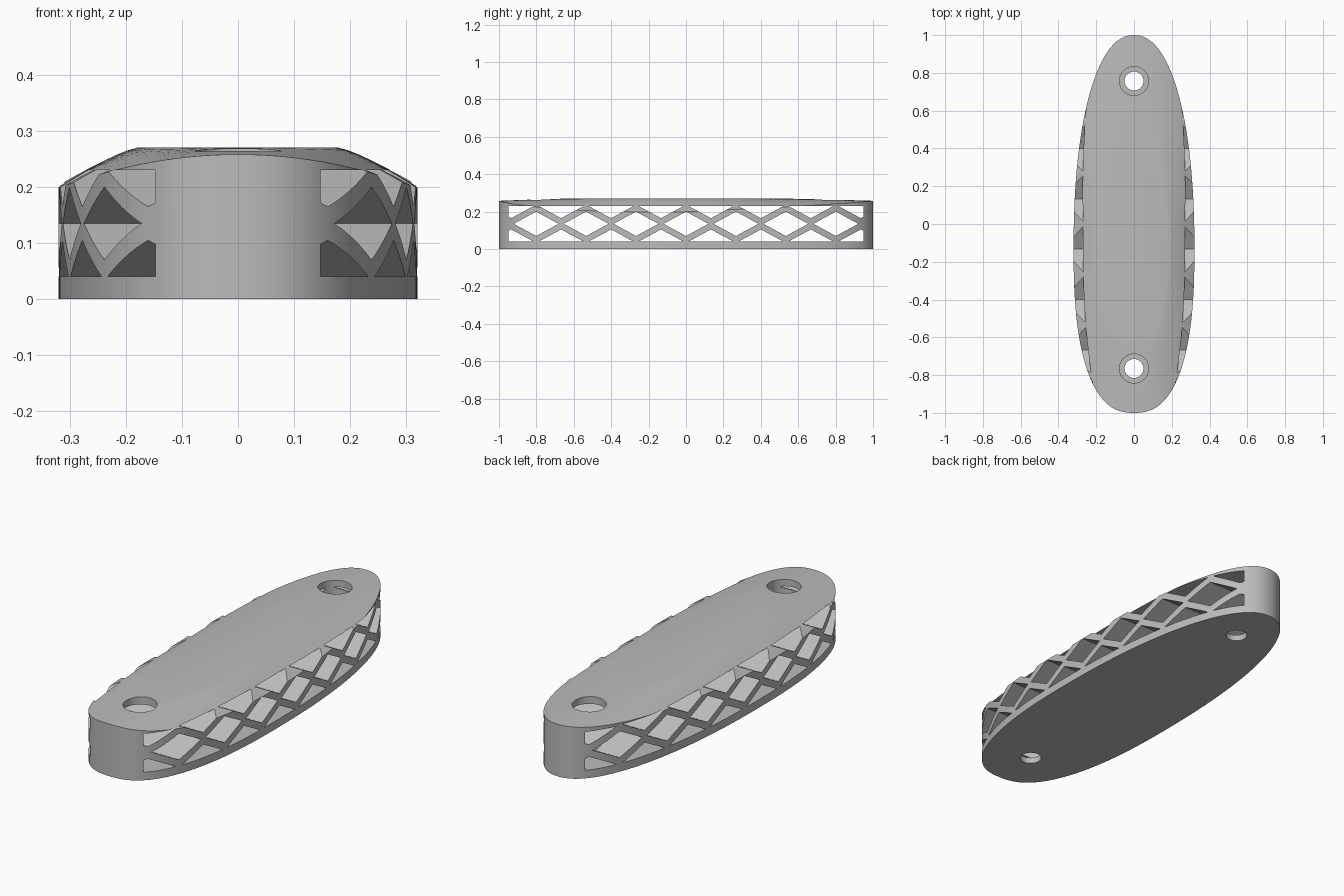
import bpy, bmesh, math

cube = bpy.data.objects.get("Cube")
if cube:
    bpy.data.objects.remove(cube, do_unlink=True)

gray = bpy.data.materials.new("plain gray")
gray.use_nodes = True
gray.diffuse_color = (0.5, 0.5, 0.5, 1)
gray.node_tree.nodes["Principled BSDF"].inputs["Base Color"].default_value = gray.diffuse_color

HALF_WIDTH, TOP, WIDEST_Y = 0.32, 0.27, -0.13
SEGMENTS, RINGS, FLAT = 128, 8, 0.56


def to_object(name, bm):
    bmesh.ops.recalc_face_normals(bm, faces=bm.faces)
    mesh = bpy.data.meshes.new(name)
    bm.to_mesh(mesh)
    bm.free()
    mesh.materials.append(gray)
    obj = bpy.data.objects.new(name, mesh)
    bpy.context.collection.objects.link(obj)
    return obj


def bridge(bm, a, b):
    for i in range(len(a)):
        j = (i + 1) % len(a)
        bm.faces.new((a[i], a[j], b[j], b[i]))


def loft(bm, rings):
    """Closed solid through a list of equally long point rings."""
    loops = [[bm.verts.new(p) for p in ring] for ring in rings]
    for a, b in zip(loops, loops[1:]):
        bridge(bm, a, b)
    bm.faces.new(loops[0])
    bm.faces.new(loops[-1])


def outline(i):
    """Egg-shaped plan: blunter at the front, slimmer at the back."""
    a = 2 * math.pi * (i + 0.5) / SEGMENTS
    c, s = math.cos(a), math.sin(a)
    power, length = (2 / 2.2, 1 - WIDEST_Y) if s > 0 else (2 / 2.5, 1 + WIDEST_Y)
    return (math.copysign(HALF_WIDTH * abs(c) ** power, c),
            math.copysign(length * abs(s) ** power, s))


def rim_height(x, y):
    return 0.258 - 0.58 * x * x + 0.04 * max(0, y) * (1 - y)


# Pad body: flat base, upright wall, crowned top with a flat middle
plan = [outline(i) for i in range(SEGMENTS)]
rings = [[(x, y + WIDEST_Y, 0) for x, y in plan]]
for k in range(RINGS + 1):
    u = 1 - k / RINGS
    t = FLAT + (1 - FLAT) * u
    rings.append([(x * t, y * t + WIDEST_Y,
                   TOP + (rim_height(x, y + WIDEST_Y) - TOP) * u ** 1.3) for x, y in plan])
bm = bmesh.new()
loft(bm, rings)
pad = to_object("pad_body", bm)

# Lattice openings: diamonds in the middle row, half diamonds above and below
PITCH, DY, DZ = 0.267, 0.12, 0.065
LOW, MID, HIGH, END = 0.04, 0.135, 0.23, 0.948
bm = bmesh.new()


def opening(profile):
    loft(bm, [[(x, y, z) for y, z in profile] for x in (-0.5, 0.5)])


for i in range(-3, 4):
    y = i * PITCH
    opening([(y - DY, MID), (y, MID - DZ), (y + DY, MID), (y, MID + DZ)])
for i in range(-4, 4):
    y = (i + 0.5) * PITCH
    left, right = max(y - DY, -END), min(y + DY, END)
    for base, way in ((LOW, 1), (HIGH, -1)):
        profile = [(left, base), (right, base)]
        if right == END:
            profile.append((END, base + way * DZ * (1 - (END - y) / DY)))
        profile.append((y, base + way * DZ))
        if left == -END:
            profile.append((-END, base + way * DZ * (1 - (END + y) / DY)))
        opening(profile)
lattice = to_object("lattice_cutter", bm)

# Stepped screw holes
bm = bmesh.new()
for y in (-0.765, 0.757):
    steps = ((0.05, -0.1), (0.05, 0.03), (0.077, 0.03), (0.077, 0.4))
    loft(bm, [[(r * math.cos(a), y + r * math.sin(a), z)
               for a in (2 * math.pi * k / 48 for k in range(48))] for r, z in steps])
screws = to_object("screw_hole_cutter", bm)

# Cut the openings and apply
bpy.ops.object.select_all(action="DESELECT")
pad.select_set(True)
bpy.context.view_layer.objects.active = pad
for cutter in (lattice, screws):
    mod = pad.modifiers.new(cutter.name, "BOOLEAN")
    mod.operation, mod.solver, mod.object = "DIFFERENCE", "EXACT", cutter
    bpy.ops.object.modifier_apply(modifier=mod.name)
    bpy.data.objects.remove(cutter, do_unlink=True)
bpy.ops.object.shade_smooth_by_angle(angle=math.radians(25))
